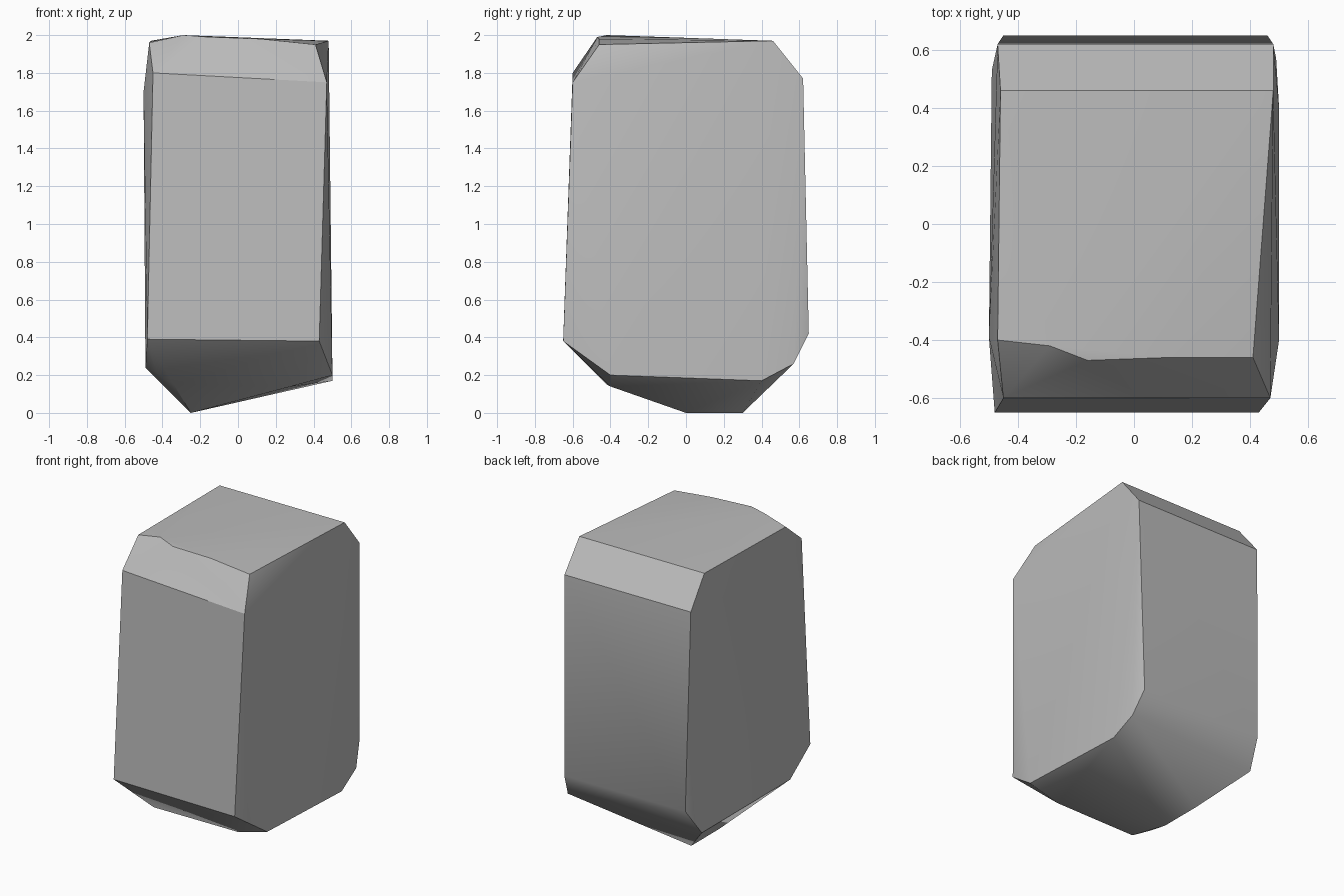
import bpy
import bmesh
import math

cube = bpy.data.objects.get("Cube")
if cube:
    bpy.data.objects.remove(cube, do_unlink=True)


def make_material(name, colour):
    material = bpy.data.materials.new(name)
    material.use_nodes = True
    material.diffuse_color = colour
    shader = next(n for n in material.node_tree.nodes if n.type == 'BSDF_PRINCIPLED')
    shader.inputs["Base Color"].default_value = colour
    shader.inputs["Roughness"].default_value = 0.9
    return material


def make_stone(name, corner_groups, material):
    """Wrap a tight convex skin around the chipped corners."""
    mesh = bpy.data.meshes.new(name)
    bm = bmesh.new()
    for group in corner_groups:
        for corner in group:
            bm.verts.new(corner)
    hull = bmesh.ops.convex_hull(bm, input=list(bm.verts))
    loose = [v for v in hull["geom_interior"] + hull["geom_unused"]
             if isinstance(v, bmesh.types.BMVert) and v.is_valid]
    bmesh.ops.delete(bm, geom=list(set(loose)), context='VERTS')
    # Merge nearly flat triangles into broad facets
    bmesh.ops.dissolve_limit(bm, angle_limit=math.radians(1),
                             verts=list(bm.verts), edges=list(bm.edges))
    bmesh.ops.recalc_face_normals(bm, faces=list(bm.faces))
    bm.to_mesh(mesh)
    bm.free()
    mesh.materials.append(material)
    stone = bpy.data.objects.new(name, mesh)
    bpy.context.collection.objects.link(stone)
    return stone


# Gently sloped cap with a chipped front edge
crown = [(-.47, -.4, 1.96), (-.29, -.42, 2), (-.16, -.47, 1.99), (.12, -.46, 1.98),
         (.41, -.46, 1.95), (.48, .46, 1.97), (-.46, .46, 1.97)]

# Upper ends of the upright faces
shoulder = [(-.45, -.6, 1.8), (.47, -.6, 1.75), (.48, .62, 1.77),
            (-.47, .62, 1.77), (-.5, -.39, 1.7)]

# Lower ends of the upright faces
waist = [(-.48, -.65, .39), (.43, -.65, .38), (.46, .65, .42), (-.45, .65, .42)]

# Bevelled lower sides
skirt = [(.5, -.4, .2), (.5, .4, .17), (.49, .57, .26),
         (-.49, .53, .24), (-.49, -.42, .24), (-.43, -.44, .21)]

# Slanted underside coming down to a short ridge
keel = [(-.25, .3, 0), (-.25, 0, 0), (-.34, -.42, .15), (.28, -.4, .14)]

stone_grey = make_material("stone_grey", (.5, .5, .5, 1))
boulder = make_stone("boulder", [crown, shoulder, waist, skirt, keel], stone_grey)

# Soft shading on shallow facets, crisp main edges
bpy.ops.object.select_all(action='DESELECT')
boulder.select_set(True)
bpy.context.view_layer.objects.active = boulder
bpy.ops.object.shade_smooth_by_angle(angle=math.radians(30))
